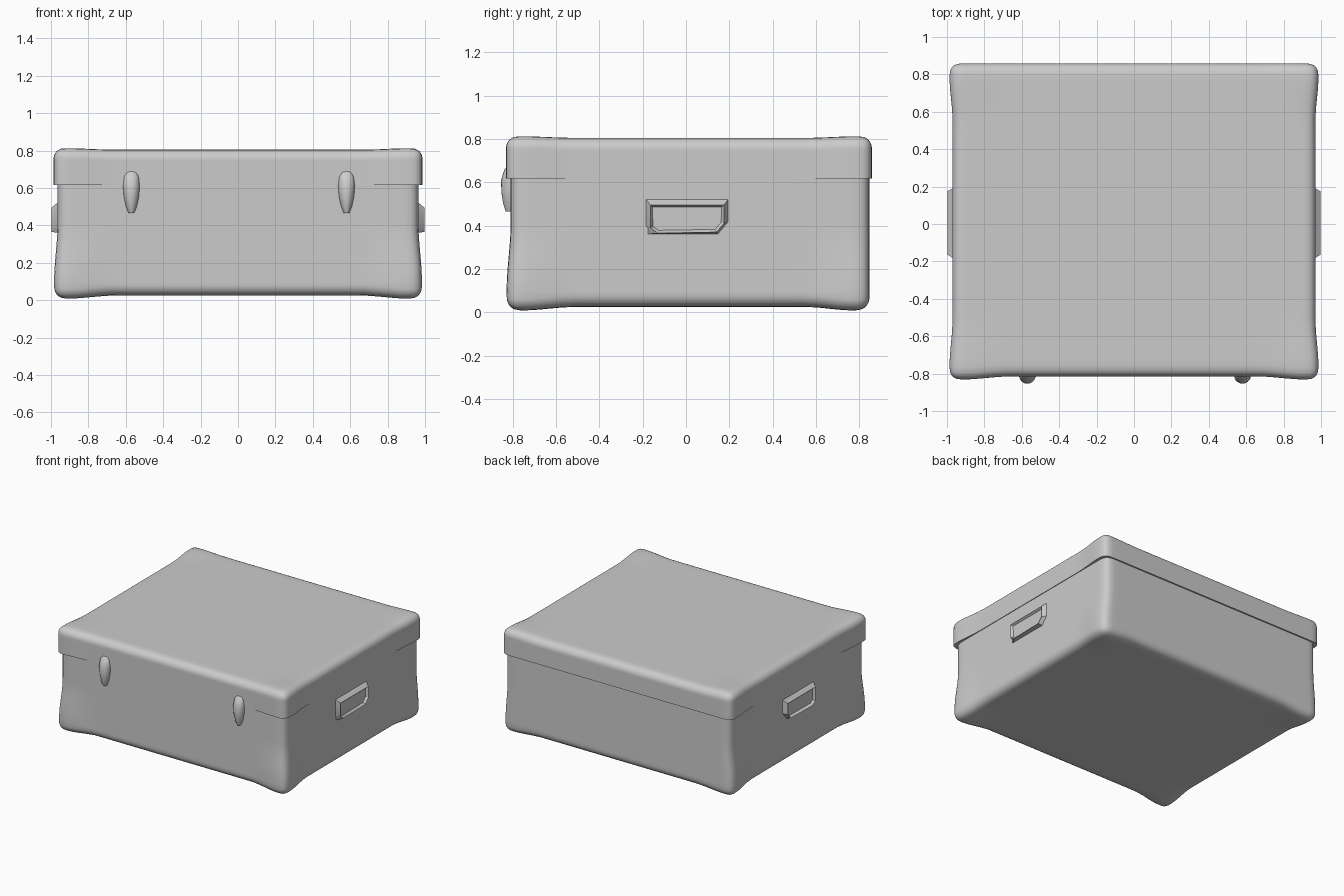
import bpy, bmesh, math
from mathutils import Vector

if "Cube" in bpy.data.objects:
    bpy.data.objects.remove(bpy.data.objects["Cube"])


def finish(name, bm, angle=40):
    bmesh.ops.recalc_face_normals(bm, faces=bm.faces)
    mesh = bpy.data.meshes.new(name)
    bm.to_mesh(mesh)
    bm.free()
    ob = bpy.data.objects.new(name, mesh)
    bpy.context.collection.objects.link(ob)
    bpy.ops.object.select_all(action='DESELECT')
    ob.select_set(True)
    bpy.context.view_layer.objects.active = ob
    bpy.ops.object.shade_smooth_by_angle(angle=math.radians(angle))
    return ob


def smooth(t):
    t = max(0.0, min(1.0, t))
    return t * t * (3 - 2 * t)


def shell(name, lo, hi, r, round_top, bulge, n=32):
    """Soft-edged half of the case: rounded on one side in z, padded out at its corners."""
    lo, hi = Vector(lo), Vector(hi)
    mid, half = (lo + hi) / 2, (hi - lo) / 2
    bm = bmesh.new()
    bmesh.ops.create_cube(bm, size=2)
    bmesh.ops.subdivide_edges(bm, edges=bm.edges[:], cuts=n - 1, use_grid_fill=True)
    for v in bm.verts:
        # crowd the grid lines toward the edges, then round the box
        p = Vector([math.sin(c * math.pi / 2) * h + m for c, h, m in zip(v.co, half, mid)])
        q = p.copy()
        for i in range(2):
            q[i] = max(lo[i] + r, min(hi[i] - r, p[i]))
        q.z = min(p.z, hi.z - r) if round_top else max(p.z, lo.z + r)
        d = p - q
        if d.length > 1e-6:
            p = q + d.normalized() * max(abs(c) for c in d)
        # padded corner protectors
        cx = smooth((abs(p.x - mid.x) - half.x + 0.30) / 0.22)
        cy = smooth((abs(p.y - mid.y) - half.y + 0.30) / 0.22)
        zd = (hi.z - p.z) if round_top else (p.z - lo.z)
        cz = 1 if round_top else smooth((0.38 - zd) / 0.3)
        k = bulge * cx * cy * cz
        p.x += k * max(-1, min(1, (p.x - mid.x) / half.x))
        if p.y < mid.y:
            p.y -= k
        if zd < r:
            p.z += (0.45 if round_top else -0.9) * k
        v.co = p
    return finish(name, bm)


# Main case halves
body = shell("case_body", (-0.965, -0.81, 0.025), (0.965, 0.847, 0.63), 0.06, False, 0.018)
lid = shell("case_lid", (-0.97, -0.815, 0.617), (0.97, 0.858, 0.805), 0.055, True, 0.016)


# Recessed side handles: tapered plate, sunken panel, projecting lower lip
def handle(name, side):
    bm = bmesh.new()
    base = [(-0.19, 0.36), (0.15, 0.36), (0.20, 0.42), (0.20, 0.53), (-0.19, 0.53)]
    front = [(-0.13, 0.365), (0.14, 0.37), (0.175, 0.41), (0.175, 0.495), (-0.165, 0.495), (-0.165, 0.39)]
    base.append((-0.19, 0.40))
    front = front[:5] + front[5:]
    a = [bm.verts.new((side * 0.955, y, z)) for y, z in base]
    b = [bm.verts.new((side * 0.996, y, z)) for y, z in front]
    for i in range(6):
        j = (i + 1) % 6
        bm.faces.new((a[i], a[j], b[j], b[i]))
    face = bm.faces.new(b)
    bmesh.ops.recalc_face_normals(bm, faces=bm.faces)
    bmesh.ops.inset_region(bm, faces=[face], thickness=0.014)
    for v in face.verts:
        v.co.x -= side * 0.018
    return finish(name, bm, 30)


handle("handle_right", 1)
handle("handle_left", -1)


# Front latches: drop-shaped tongues hanging from the lid
def latch(name, x):
    rings = [(0.69, 0.025, 0.005), (0.66, 0.040, 0.030), (0.61, 0.045, 0.046),
             (0.55, 0.040, 0.044), (0.50, 0.029, 0.036), (0.465, 0.014, 0.024)]
    bm = bmesh.new()
    prev = None
    for z, w, d in rings:
        ring = [bm.verts.new((x + w * math.cos(t * math.pi / 10),
                              -0.808 - d * math.sin(t * math.pi / 10), z)) for t in range(11)]
        if prev:
            for i in range(10):
                bm.faces.new((prev[i], prev[i + 1], ring[i + 1], ring[i]))
        else:
            bm.faces.new(ring)
        prev = ring
    bm.faces.new(prev)
    return finish(name, bm)


latch("latch_left", -0.57)
latch("latch_right", 0.58)
